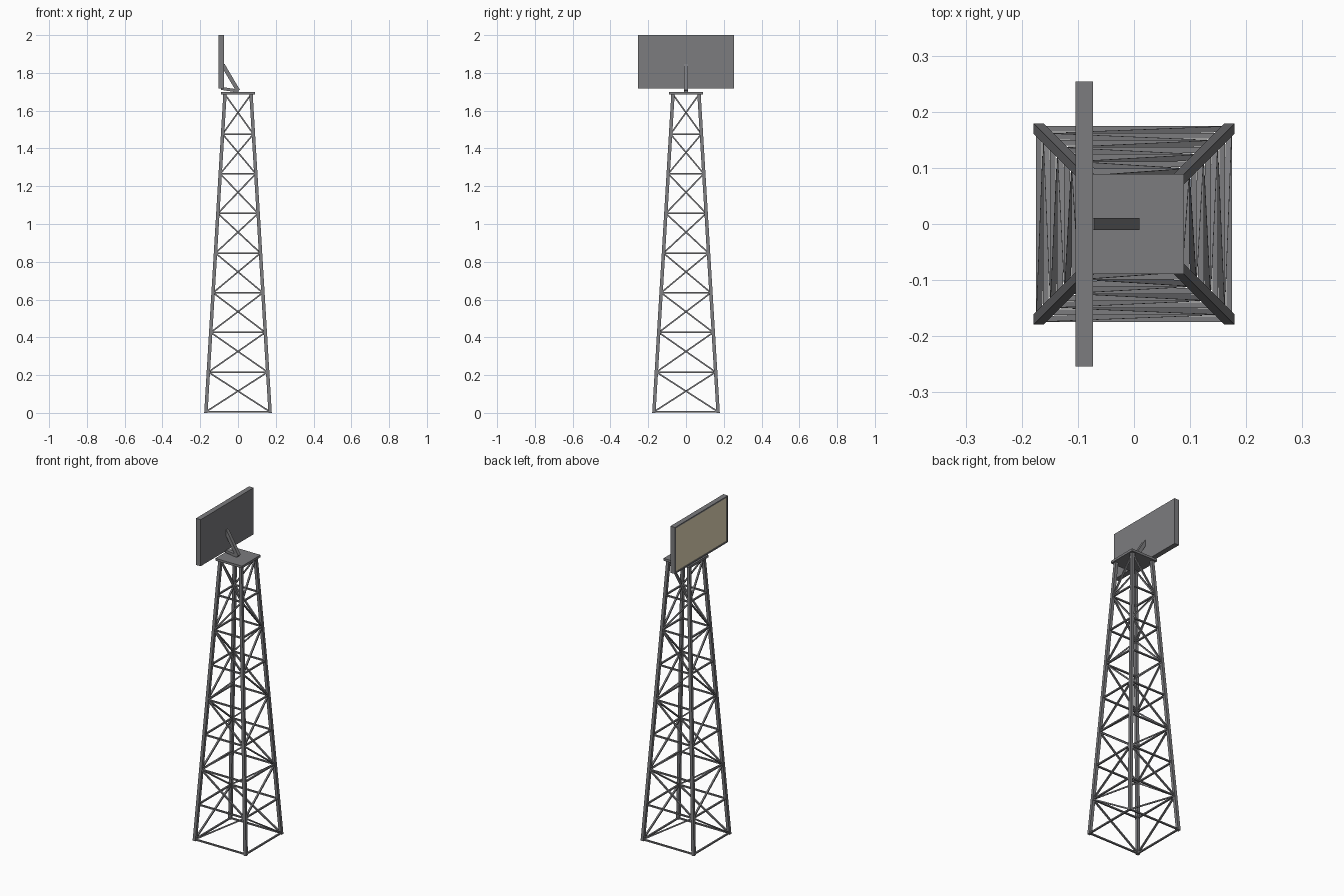
import bpy, bmesh
from mathutils import Vector, Matrix

if "Cube" in bpy.data.objects:
    bpy.data.objects.remove(bpy.data.objects["Cube"])

BAYS, Z0, Z1 = 8, 0.006, 1.686
BASE, TOP = 0.170, 0.069


def finish(name, bm, mats=()):
    bmesh.ops.recalc_face_normals(bm, faces=bm.faces)
    me = bpy.data.meshes.new(name)
    bm.to_mesh(me)
    bm.free()
    for m in mats:
        me.materials.append(m)
    ob = bpy.data.objects.new(name, me)
    bpy.context.collection.objects.link(ob)
    return ob


def add_box(bm, lo, hi):
    lo, hi = Vector(lo), Vector(hi)
    m = Matrix.Translation((lo + hi) / 2) @ Matrix.Diagonal((*(hi - lo), 1))
    return bmesh.ops.create_cube(bm, size=1, matrix=m)


def add_bar(bm, a, b, w, d, side):
    # rectangular bar from a to b, d thick along the side vector
    a, b, side = Vector(a), Vector(b), Vector(side)
    ax = (b - a).normalized()
    side = (side - ax * side.dot(ax)).normalized()
    up = ax.cross(side)
    rot = Matrix((ax, up, side)).transposed().to_4x4()
    m = Matrix.Translation((a + b) / 2) @ rot @ Matrix.Diagonal(((b - a).length, w, d, 1))
    bmesh.ops.create_cube(bm, size=1, matrix=m)


def half(z):
    return BASE + (TOP - BASE) * z / Z1


# Four tapering corner legs, cut level at both ends
bm = bmesh.new()
for sx in (-1, 1):
    for sy in (-1, 1):
        geo = add_box(bm, (-0.009, -0.009, 0), (0.009, 0.009, Z1))
        for v in geo["verts"]:
            h = half(v.co.z)
            v.co += Vector((sx * h, sy * h, 0))
finish("tower_legs", bm)

# Horizontal rings, and one zigzag of diagonals per face (opposite faces mirror)
rings, braces = bmesh.new(), bmesh.new()
levels = [Z0 + (Z1 - Z0) * i / BAYS for i in range(BAYS + 1)]
for k in range(4):
    rot = Matrix.Rotation(k * 1.5707963, 3, 'Z')

    def pt(s, z):
        return rot @ Vector((s * half(z), -half(z), z))

    out = rot @ Vector((0, -1, 0))
    for i, z in enumerate(levels[:-1]):
        add_bar(rings, pt(-1, z), pt(1, z), 0.008, 0.010, out)
        s = -1 if (i + k) % 2 == 0 else 1
        add_bar(braces, pt(s, z), pt(-s, levels[i + 1]), 0.008, 0.010, out)
finish("tower_rings", rings)
finish("tower_diagonal_braces", braces)

# Top platform
bm = bmesh.new()
add_box(bm, (-0.089, -0.089, 1.685), (0.089, 0.089, 1.699))
finish("top_platform", bm)

# Bracket: low arm and diagonal strut
bm = bmesh.new()
add_bar(bm, (0.002, 0, 1.704), (-0.09, 0, 1.718), 0.016, 0.022, (0, 1, 0))
add_bar(bm, (0.001, 0, 1.705), (-0.080, 0, 1.842), 0.021, 0.022, (0, 1, 0))
finish("panel_bracket", bm)

# Panel with a framed, tan, slightly sunken face on the -x side
grey = bpy.data.materials.new("panel_grey")
grey.diffuse_color = (0.2, 0.2, 0.21, 1)
grey.use_nodes = True
grey.node_tree.nodes["Principled BSDF"].inputs["Base Color"].default_value = grey.diffuse_color
tan = bpy.data.materials.new("panel_tan")
tan.diffuse_color = (0.8, 0.71, 0.5, 1)
tan.use_nodes = True
tan.node_tree.nodes["Principled BSDF"].inputs["Base Color"].default_value = tan.diffuse_color
bm = bmesh.new()
add_box(bm, (-0.104, -0.254, 1.718), (-0.073, 0.254, 2.0))
bm.normal_update()
face = min(bm.faces, key=lambda f: f.calc_center_median().x)
bmesh.ops.inset_region(bm, faces=[face], thickness=0.012)
inner = bmesh.ops.extrude_discrete_faces(bm, faces=[face])["faces"][0]
for v in inner.verts:
    v.co.x += 0.004
inner.material_index = 1
finish("panel", bm, (grey, tan))

# Same dark grey metal on the tower
for ob in bpy.context.collection.objects:
    if not ob.data.materials:
        ob.data.materials.append(grey)
